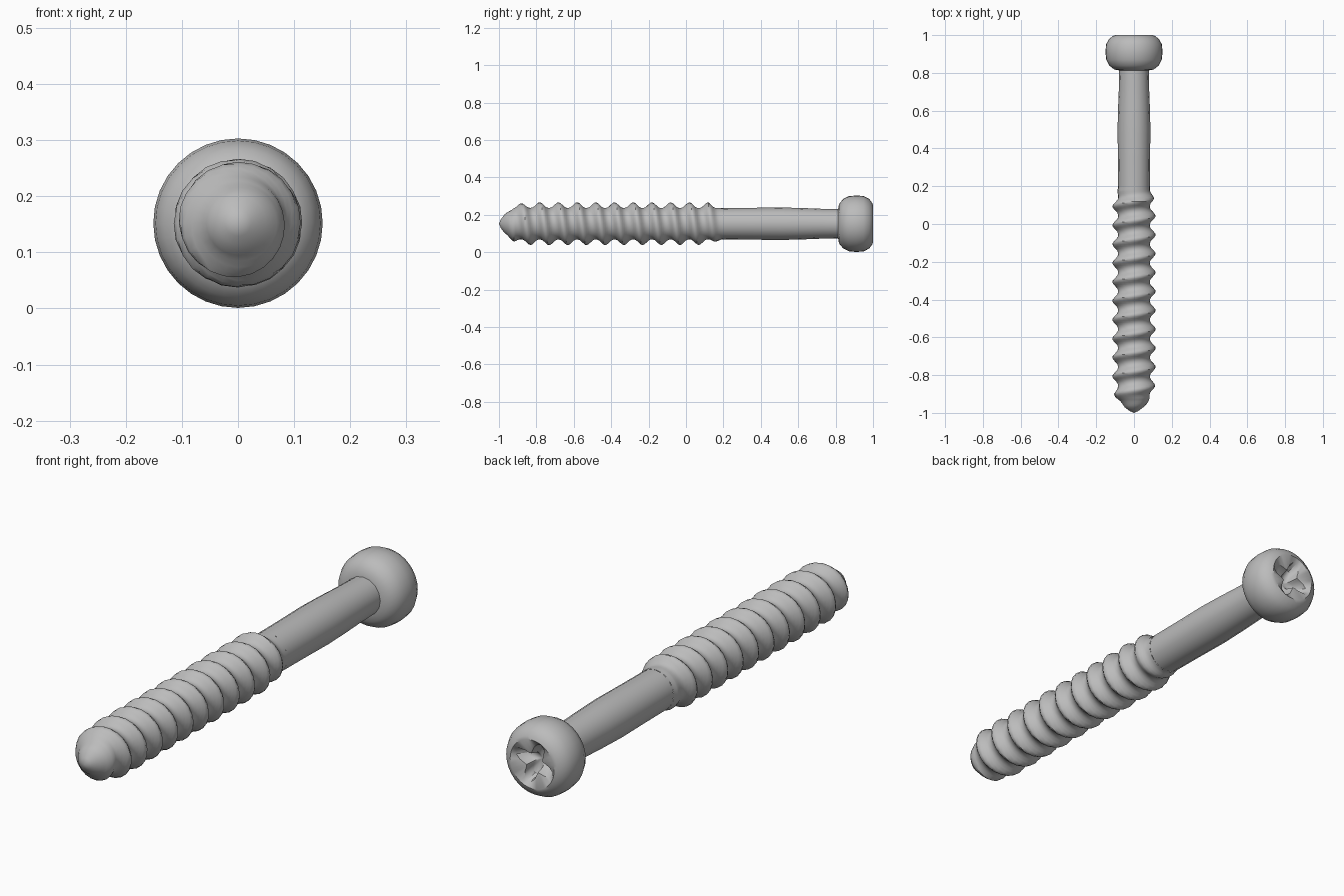
import bpy, bmesh
from math import sin, cos, pi, radians

if "Cube" in bpy.data.objects:
    bpy.data.objects.remove(bpy.data.objects["Cube"], do_unlink=True)

AXIS_Z = 0.152
PITCH = 0.1

steel = bpy.data.materials.new("grey steel")
steel.use_nodes = True
colour = (0.5, 0.5, 0.5, 1)
steel.diffuse_color = colour
steel.node_tree.nodes["Principled BSDF"].inputs["Base Color"].default_value = colour


def lerp(points, y):
    """Piecewise linear value at y from (y, value) points."""
    for (a, u), (b, v) in zip(points, points[1:]):
        if y <= b:
            return u + (v - u) * max(0, y - a) / (b - a)
    return points[-1][1]


def loft(name, stations, radius, sides, start=None, end=None, sharp=40):
    """Skin rings along y; radius(index, y, angle) shapes each ring."""
    bm = bmesh.new()
    rings = []
    for i, y in enumerate(stations):
        ring = []
        for k in range(sides):
            a = 2 * pi * k / sides
            r = radius(i, y, a)
            ring.append(bm.verts.new((r * cos(a), y, AXIS_Z + r * sin(a))))
        rings.append(ring)
    for p, q in zip(rings, rings[1:]):
        for k in range(sides):
            n = (k + 1) % sides
            bm.faces.new((p[k], p[n], q[n], q[k]))
    for ring, tip in ((rings[0], start), (rings[-1], end)):
        if tip is not None:
            v = bm.verts.new((0, tip, AXIS_Z))
            for k in range(sides):
                bm.faces.new((ring[k], ring[(k + 1) % sides], v))
    bmesh.ops.recalc_face_normals(bm, faces=bm.faces)
    mesh = bpy.data.meshes.new(name)
    bm.to_mesh(mesh)
    bm.free()
    mesh.materials.append(steel)
    ob = bpy.data.objects.new(name, mesh)
    bpy.context.collection.objects.link(ob)
    bpy.ops.object.select_all(action="DESELECT")
    ob.select_set(True)
    bpy.context.view_layer.objects.active = ob
    bpy.ops.object.shade_smooth_by_angle(angle=radians(sharp))
    return ob


# Threaded shaft: tapered core with one right-handed helical ridge
core = [(-1, 0.01), (-0.97, 0.05), (-0.92, 0.082), (-0.86, 0.085), (0.2, 0.084)]
ridge = [(-0.97, 0), (-0.9, 0.024), (-0.82, 0.03), (0.12, 0.03), (0.19, 0)]


def thread_radius(i, y, a):
    phase = 2 * pi * (y - 0.118) / PITCH - (pi / 2 - a)
    crest = ((1 + cos(phase)) / 2) ** 1.4
    return lerp(core, y) + lerp(ridge, y) * crest


steps = 119
loft("threaded_shaft", [-0.99 + 1.19 * i / steps for i in range(steps + 1)],
     thread_radius, 24, start=-1.0)

# Plain shank: slightly swollen in the middle
shank = [(0.2, 0.084), (0.35, 0.085), (0.5, 0.087), (0.62, 0.084),
         (0.72, 0.08), (0.83, 0.078)]
loft("shank", [y for y, r in shank], lambda i, y, a: shank[i][1], 16)

# Head: rounded pan with a cross-shaped driver recess
head = [(0.812, 0.07), (0.818, 0.105), (0.84, 0.132), (0.87, 0.147), (0.91, 0.151),
        (0.95, 0.148), (0.98, 0.132), (0.995, 0.112), (1.0, 0.1)]
recess = [(0.985, 0.088), (0.945, 0.066), (0.935, 0.04)]
profile = head + recess


def head_radius(i, y, a):
    r = profile[i][1]
    if i >= len(head):
        r *= 0.72 + 0.28 * cos(4 * (a - 0.35))
    return r


loft("head", [y for y, r in profile], head_radius, 32, start=0.812, end=0.93)
